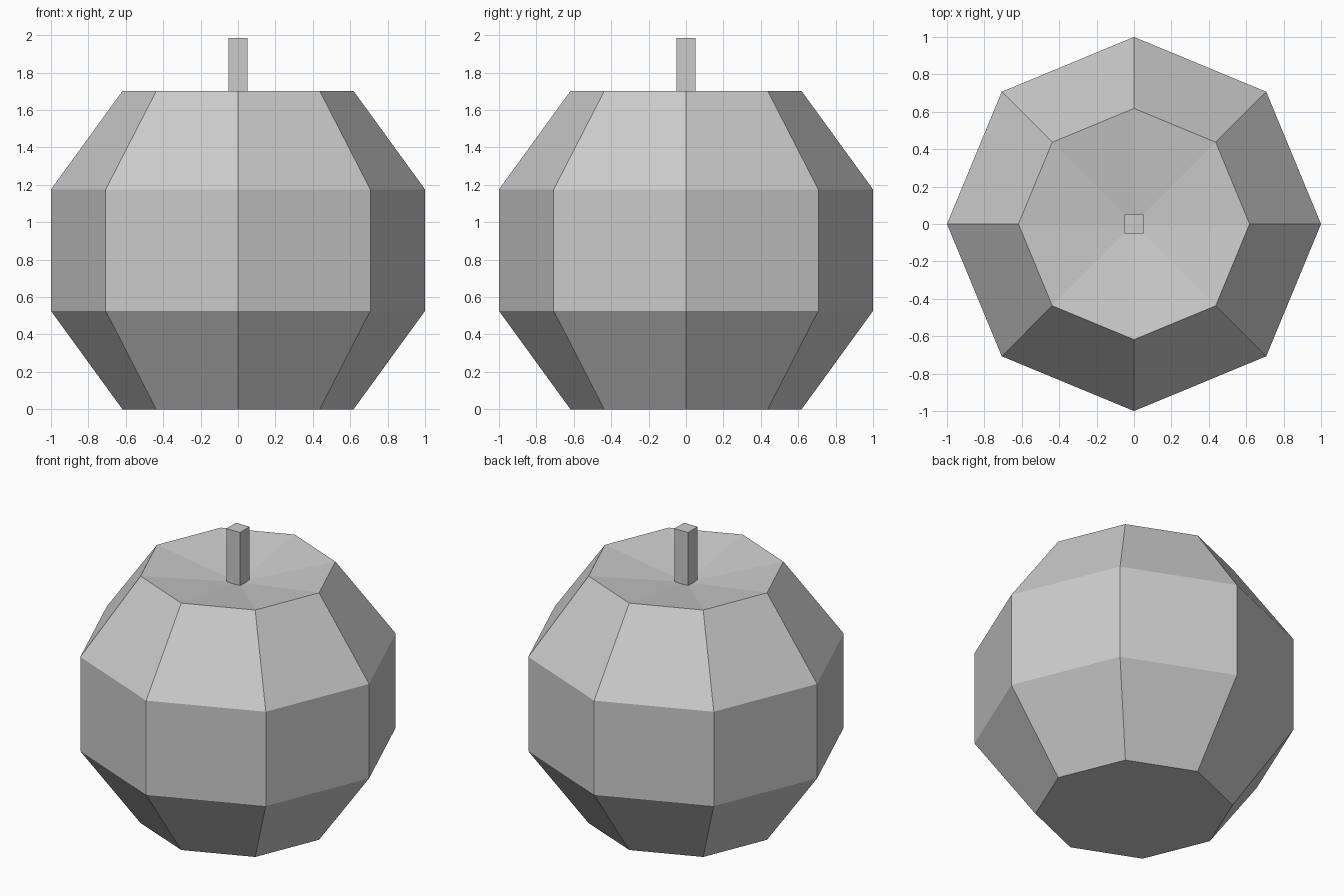
import bpy, bmesh, math

if "Cube" in bpy.data.objects:
    bpy.data.objects.remove(bpy.data.objects["Cube"])


def add_object(name, bm):
    bmesh.ops.recalc_face_normals(bm, faces=bm.faces)
    mesh = bpy.data.meshes.new(name)
    bm.to_mesh(mesh)
    bm.free()
    obj = bpy.data.objects.new(name, mesh)
    bpy.context.collection.objects.link(obj)
    return obj


# Fruit body: low-poly sphere, flattened base and dimpled top
radius = 1 / math.sin(math.radians(72))
centre_z = radius * math.cos(math.radians(36))
bm = bmesh.new()
bmesh.ops.create_uvsphere(bm, u_segments=8, v_segments=5, radius=radius)
for v in bm.verts:
    v.co.z += centre_z
top = max(bm.verts, key=lambda v: v.co.z)
bottom = min(bm.verts, key=lambda v: v.co.z)
top.co.z = 1.61
bottom.co.z = 0
bmesh.ops.dissolve_verts(bm, verts=[bottom])
add_object("fruit_body", bm)

# Stem: square post rising from the dimple
stem_bottom, stem_top = 1.59, 1.985
bm = bmesh.new()
bmesh.ops.create_cube(bm, size=1)
bmesh.ops.scale(bm, vec=(0.104, 0.104, stem_top - stem_bottom), verts=bm.verts)
bmesh.ops.translate(bm, vec=(0, 0, (stem_top + stem_bottom) / 2), verts=bm.verts)
add_object("stem", bm)
